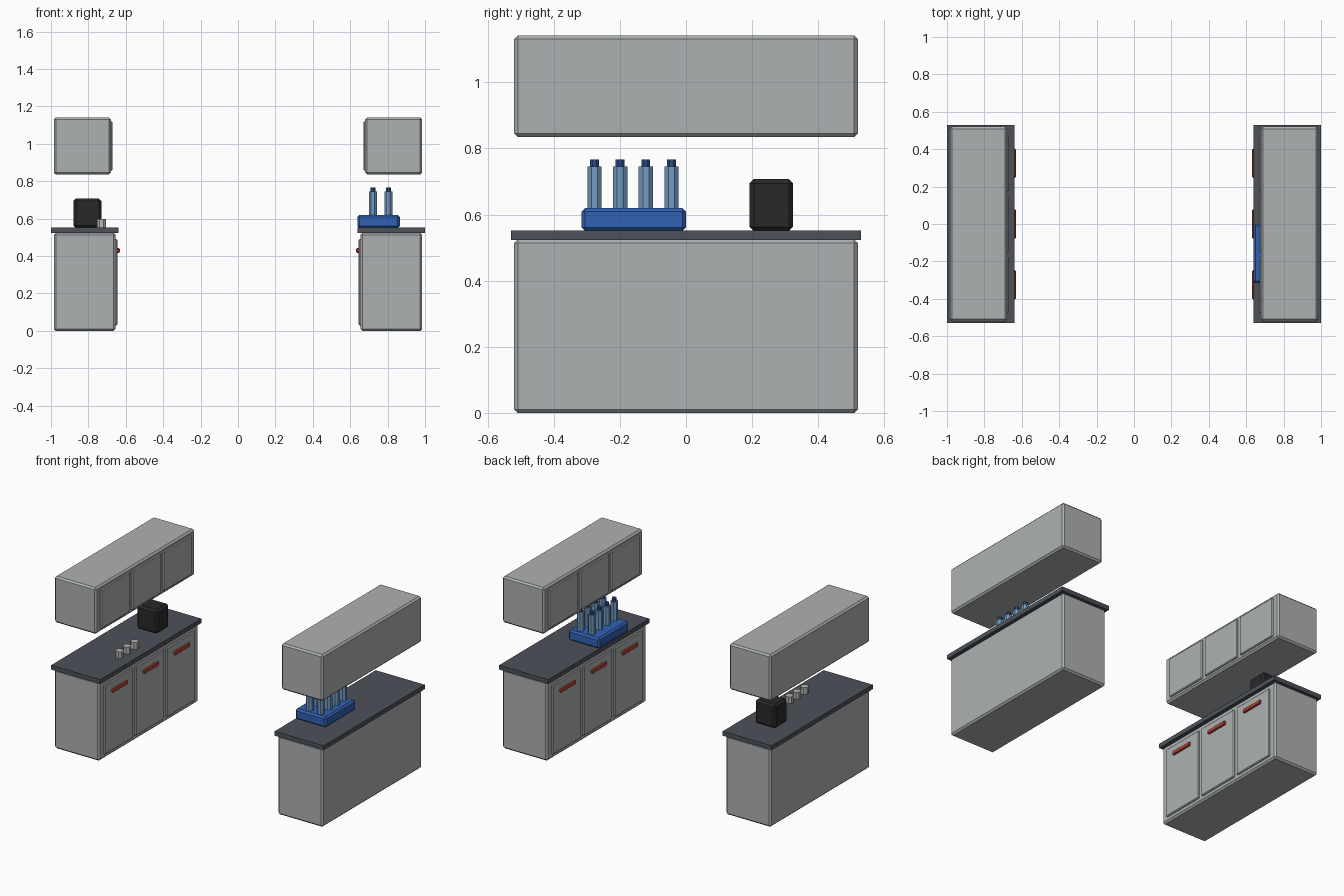
import bpy, bmesh, math
from mathutils import Matrix

if "Cube" in bpy.data.objects:
    bpy.data.objects.remove(bpy.data.objects["Cube"])


def material(name, rgb):
    m = bpy.data.materials.new(name)
    m.diffuse_color = (*rgb, 1)
    m.use_nodes = True
    m.node_tree.nodes["Principled BSDF"].inputs["Base Color"].default_value = m.diffuse_color
    return m


GREY = material("cabinet grey", (0.42, 0.44, 0.45))
SLATE = material("counter slate", (0.075, 0.083, 0.102))
RED = material("handle red", (0.55, 0.07, 0.04))
BLUE = material("rack blue", (0.03, 0.12, 0.45))
GLASS = material("bottle light blue", (0.17, 0.33, 0.55))
NAVY = material("cap navy", (0.025, 0.07, 0.24))
BLACK = material("device black", (0.022, 0.022, 0.023))
STEEL = material("cup steel", (0.46, 0.46, 0.45))


def finish(bm, name, mat):
    mesh = bpy.data.meshes.new(name)
    bmesh.ops.recalc_face_normals(bm, faces=bm.faces)
    bm.to_mesh(mesh)
    bm.free()
    mesh.materials.append(mat)
    obj = bpy.data.objects.new(name, mesh)
    bpy.context.collection.objects.link(obj)
    return obj


def box(name, xs, ys, zs, mat, chamfer=0.0):
    """Chamfered box between the given limits."""
    bm = bmesh.new()
    bmesh.ops.create_cube(bm, size=1)
    for v in bm.verts:
        v.co = [(a + b) / 2 + c * abs(b - a)
                for (a, b), c in zip((xs, ys, zs), v.co)]
    if chamfer:
        bmesh.ops.bevel(bm, geom=bm.edges[:], offset=chamfer, segments=1,
                        affect='EDGES', profile=0.5)
    return finish(bm, name, mat)


def cylinder(name, x, y, z0, z1, r, mat, sides=8):
    bm = bmesh.new()
    place = (Matrix.Translation((x, y, (z0 + z1) / 2))
             @ Matrix.Rotation(math.pi / sides, 4, 'Z'))
    bmesh.ops.create_cone(bm, cap_ends=True, segments=sides, radius1=r,
                          radius2=r, depth=z1 - z0, matrix=place)
    return finish(bm, name, mat)


# two mirrored cabinet units facing each other
for side, s in (("left", -1), ("right", 1)):
    def span(a, b):
        return sorted((s * a, s * b))

    box(f"{side}_base_cabinet", span(0.655, 0.985), (-0.52, 0.52),
        (0.0, 0.525), GREY, 0.011)
    box(f"{side}_countertop", span(0.64, 1.0), (-0.53, 0.53),
        (0.523, 0.552), SLATE)
    box(f"{side}_wall_cabinet", span(0.68, 0.985), (-0.52, 0.52),
        (0.835, 1.142), GREY, 0.011)
    for i in (-1, 0, 1):
        y = i * 0.325
        box(f"{side}_base_door_{i + 2}", span(0.645, 0.665),
            (y - 0.15, y + 0.15), (0.03, 0.49), GREY, 0.005)
        box(f"{side}_wall_door_{i + 2}", span(0.67, 0.69),
            (y - 0.15, y + 0.15), (0.858, 1.12), GREY, 0.005)
        box(f"{side}_handle_{i + 2}", span(0.632, 0.65),
            (y - 0.078, y + 0.078), (0.417, 0.442), RED, 0.004)

# bottle rack with two rows of four capped bottles
box("bottle_rack", (0.638, 0.865), (-0.316, 0.0), (0.55, 0.62), BLUE, 0.011)
for r, x in enumerate((0.721, 0.804)):
    for c in range(4):
        y = -0.277 + c * 0.0777
        cylinder(f"bottle_{r + 1}_{c + 1}", x, y, 0.61, 0.745, 0.0235, GLASS)
        cylinder(f"bottle_cap_{r + 1}_{c + 1}", x, y, 0.745, 0.767, 0.0145, NAVY)

# black device and three small cups on the left counter
box("black_device", (-0.88, -0.73), (0.192, 0.324), (0.55, 0.707), BLACK, 0.013)
for c in range(3):
    cylinder(f"cup_{c + 1}", -0.73, -0.2 + c * 0.08, 0.55, 0.597, 0.025, STEEL)
